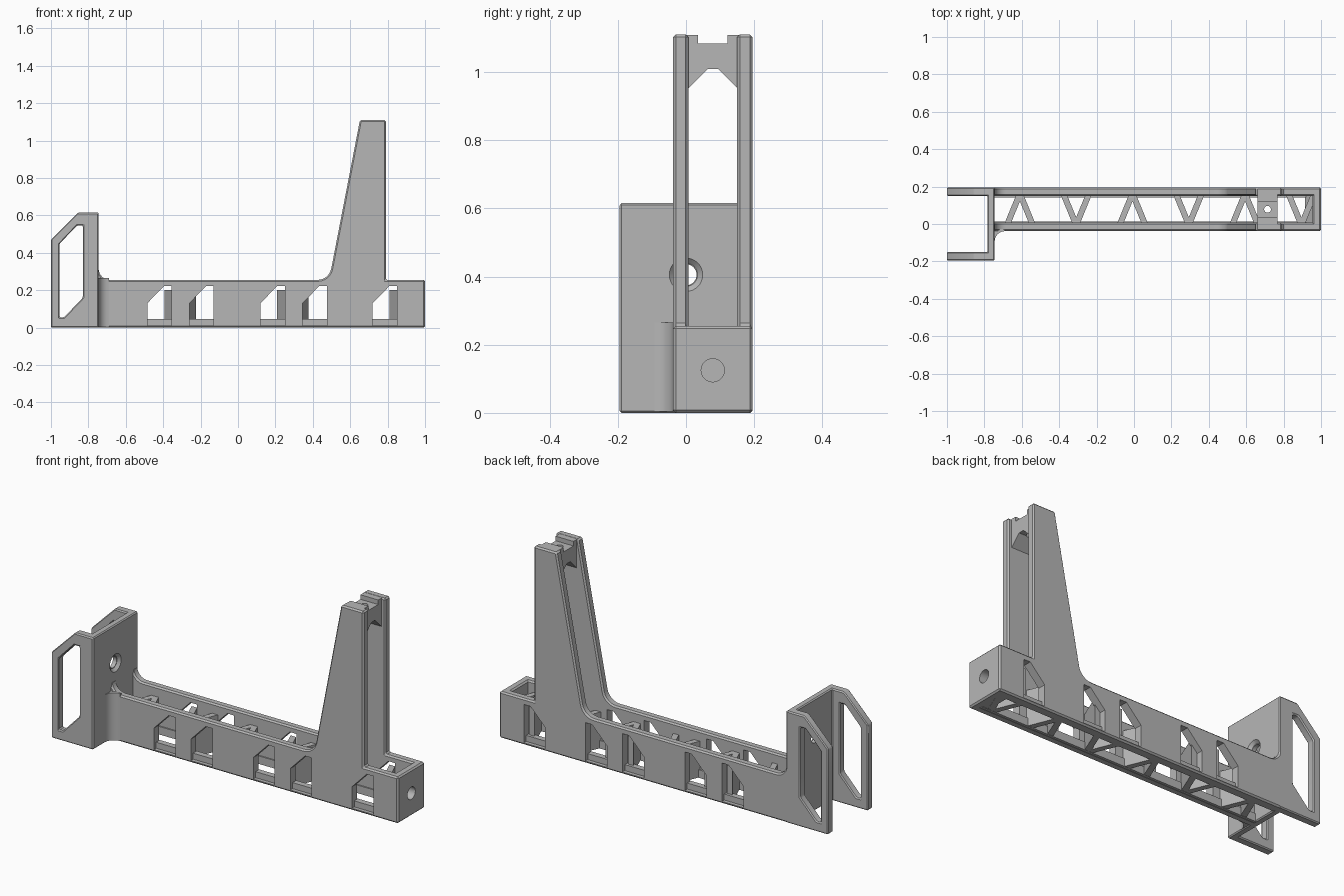
import bpy
import bmesh
import math
from mathutils import Matrix, Vector

if "Cube" in bpy.data.objects:
    bpy.data.objects.remove(bpy.data.objects["Cube"])

grey = bpy.data.materials.new("plain grey")
grey.use_nodes = True
colour = (0.47, 0.47, 0.47, 1)
grey.diffuse_color = colour
grey.node_tree.nodes["Principled BSDF"].inputs["Base Color"].default_value = colour


def add_object(name, bm):
    bmesh.ops.recalc_face_normals(bm, faces=bm.faces)
    mesh = bpy.data.meshes.new(name)
    bm.to_mesh(mesh)
    bm.free()
    mesh.materials.append(grey)
    obj = bpy.data.objects.new(name, mesh)
    bpy.context.collection.objects.link(obj)
    return obj


def apply_modifier(obj, kind, **settings):
    mod = obj.modifiers.new(kind.title(), kind)
    for key, value in settings.items():
        setattr(mod, key, value)
    bpy.context.view_layer.objects.active = obj
    bpy.ops.object.modifier_apply(modifier=mod.name)


def bevel(obj, width):
    apply_modifier(obj, "BEVEL", width=width, segments=1,
                   limit_method="ANGLE", angle_limit=math.radians(40))


def prism(name, points, axis, start, end, edge=0.0):
    """Extrude a flat profile along one axis."""
    place = {"x": lambda u, v, d: (d, u, v),
             "y": lambda u, v, d: (u, d, v),
             "z": lambda u, v, d: (u, v, d)}[axis]
    bm = bmesh.new()
    face = bm.faces.new([bm.verts.new(place(u, v, start)) for u, v in points])
    moved = bmesh.ops.extrude_face_region(bm, geom=[face])["geom"]
    bmesh.ops.translate(bm, vec=Vector(place(0, 0, end - start)),
                        verts=[g for g in moved if isinstance(g, bmesh.types.BMVert)])
    obj = add_object(name, bm)
    if edge:
        bevel(obj, edge)
    return obj


def rect(u0, u1, v0, v1):
    return [(u0, v0), (u1, v0), (u1, v1), (u0, v1)]


def drill(centre, axis, r1, r2, depth):
    """Round or conical cutter."""
    bm = bmesh.new()
    turn = Matrix.Rotation(math.pi / 2, 4, "Y") if axis == "x" else Matrix()
    bmesh.ops.create_cone(bm, cap_ends=True, segments=32, radius1=r1, radius2=r2,
                          depth=depth, matrix=Matrix.Translation(centre) @ turn)
    return add_object("drill_cutter", bm)


def cut(obj, cutter):
    cutter.hide_render = True
    apply_modifier(obj, "BOOLEAN", operation="DIFFERENCE", object=cutter, solver="EXACT")
    bpy.data.objects.remove(cutter)


def arc(cx, cz, r, a0, a1, steps=6):
    return [(cx + r * math.cos(math.radians(a0 + (a1 - a0) * i / steps)),
             cz + r * math.sin(math.radians(a0 + (a1 - a0) * i / steps)))
            for i in range(steps + 1)]


FRONT, BACK, WALL = -0.038, 0.195, 0.045
MID = (FRONT + BACK) / 2
TOP = 0.255
parts = []

# U-shaped end bracket with sloped top corners and side openings
bracket = prism("end_bracket",
                [(-1, -BACK), (-0.745, -BACK), (-0.745, BACK), (-1, BACK),
                 (-1, 0.15), (-0.783, 0.15), (-0.783, -0.15), (-1, -0.15)], "z", 0, 0.615)
cut(bracket, prism("corner_cutter", [(-1.1, 0.37), (-1.1, 0.7), (-0.77, 0.7)], "y", -0.3, 0.3))
cut(bracket, prism("opening_cutter",
                   [(-0.955, 0.055), (-0.93, 0.055), (-0.83, 0.16), (-0.83, 0.545),
                    (-0.862, 0.545), (-0.955, 0.447)], "y", -0.3, 0.3))
bevel(bracket, 0.009)
cut(bracket, drill((-0.765, 0, 0.405), "x", 0.031, 0.031, 0.1))
cut(bracket, drill((-0.745, 0, 0.405), "x", 0.034, 0.064, 0.03))
parts.append(bracket)

# Side walls, each one piece with its tapered tower leg
profile = ([(-0.77, 0), (0.987, 0), (0.987, TOP), (0.79, TOP), (0.79, 1.11), (0.652, 1.11)]
           + arc(0.425, TOP + 0.075, 0.075, -12, -90)
           + arc(-0.685, TOP + 0.06, 0.06, -90, -180) + [(-0.77, TOP + 0.06)])
for side, y in (("front", FRONT), ("back", BACK - WALL)):
    wall = prism(side + "_wall_and_tower_leg", profile, "y", y, y + WALL, 0.008)
    for x in (-0.485, -0.26, 0.12, 0.345, 0.72):
        cut(wall, prism("window_cutter",
                        [(x, 0.012), (x, 0.13), (x + 0.09, 0.223), (x + 0.13, 0.223),
                         (x + 0.13, 0.012)], "y", y - 0.05, y + WALL + 0.05))
    parts.append(wall)

# Low rails along the inside of the walls
for side, y in (("front", FRONT + 0.02), ("back", BACK - 0.052)):
    parts.append(prism(side + "_floor_rail", rect(-0.76, 0.97, y, y + 0.032), "z", 0.001, 0.045))

# Zigzag cross braces, pointing alternately back and front
for i in range(6):
    x = -0.61 + 0.301 * i
    tip, foot = (0.16, -0.003) if i % 2 == 0 else (-0.003, 0.16)
    for s, hand in ((-1, "right"), (1, "left")):
        parts.append(prism(f"cross_brace_{i + 1}_{hand}",
                           [(x - s * 0.016, tip), (x + s * 0.018, tip),
                            (x + s * 0.085, foot), (x + s * 0.051, foot)], "z", 0.002, 0.2))

# Closed far end with a round hole and a sloped inner foot
end = prism("end_wall", rect(FRONT, BACK, 0, TOP), "x", 0.955, 1, 0.008)
cut(end, drill((0.98, MID, 0.125), "x", 0.034, 0.034, 0.2))
parts.append(end)
parts.append(prism("end_wall_foot", [(0.915, 0.003), (0.96, 0.003), (0.96, 0.085), (0.915, 0.04)],
                   "y", FRONT + 0.03, BACK - 0.03))

# Notched bridge joining the tower legs
half = [(0.08, 1.109), (0.043, 1.109), (0.043, 1.084)]
under = [(0.016, 1.008), (0.08, 0.944)]
bridge = prism("tower_bridge",
               [(MID - d, z) for d, z in half] + [(MID + d, z) for d, z in reversed(half)]
               + [(MID + d, z) for d, z in reversed(under)] + [(MID - d, z) for d, z in under],
               "x", 0.66, 0.768)
cut(bridge, drill((0.714, MID, 1.05), "z", 0.018, 0.018, 0.3))
parts.append(bridge)

# Rounded web between the front wall and the bracket plate
parts.append(prism("corner_web",
                   [(-0.76, FRONT + 0.01), (-0.76, FRONT - 0.055)]
                   + arc(-0.69, FRONT - 0.055, 0.055, 180, 90) + [(-0.69, FRONT + 0.01)],
                   "z", 0.004, TOP + 0.01))

for obj in parts:
    bpy.ops.object.select_all(action="DESELECT")
    obj.select_set(True)
    bpy.context.view_layer.objects.active = obj
    bpy.ops.object.shade_smooth_by_angle(angle=math.radians(25))
